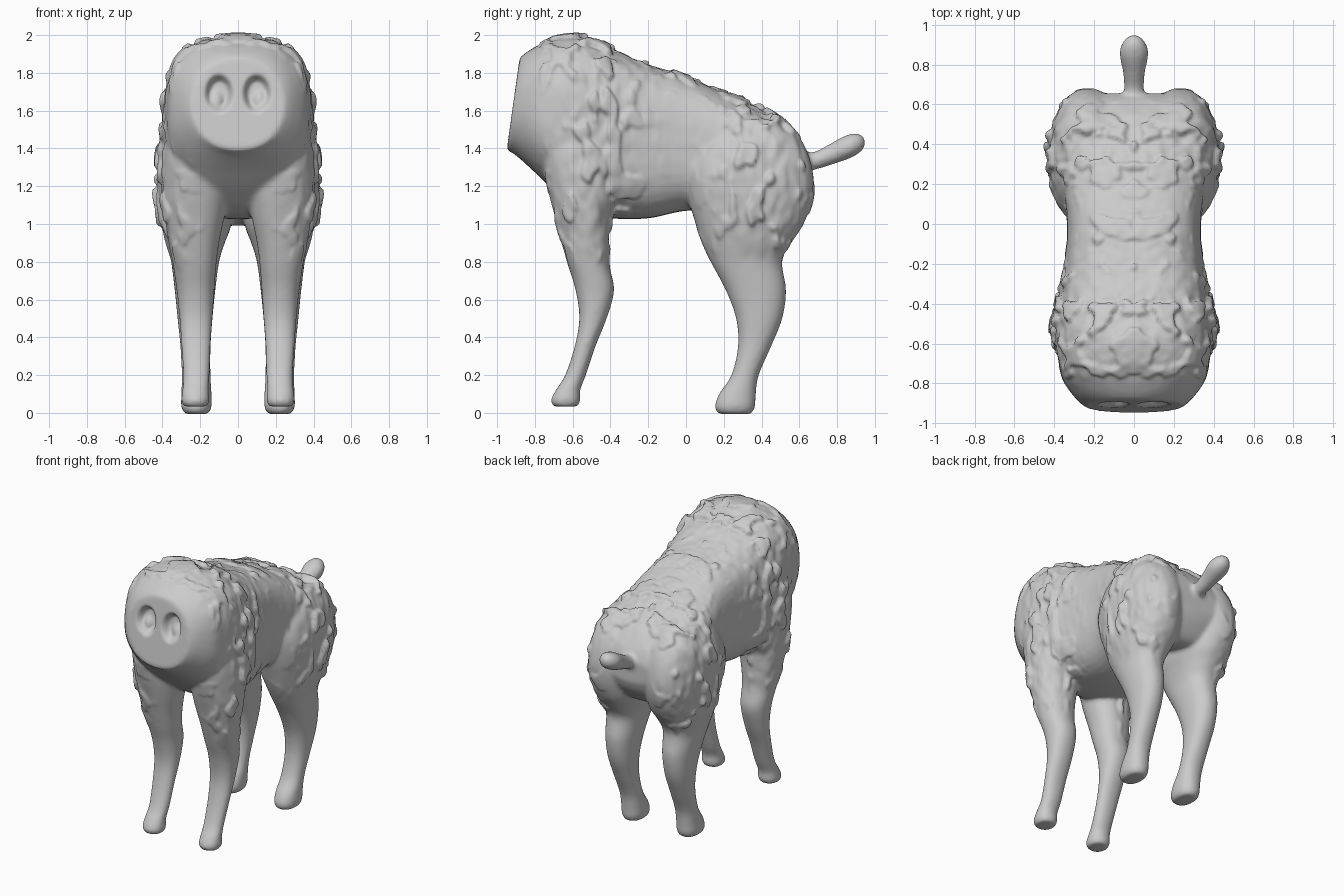
import bpy, math
from mathutils import Vector, noise

if "Cube" in bpy.data.objects:
    bpy.data.objects.remove(bpy.data.objects["Cube"])

SIDES = 40


def smooth_rows(rows, steps=5):
    """Catmull-Rom interpolation of the section tables."""
    out = []
    for i in range(len(rows) - 1):
        p = [rows[max(0, min(len(rows) - 1, i + k))] for k in (-1, 0, 1, 2)]
        for s in range(steps):
            t = s / steps
            out.append([0.5 * (2 * b + (c - a) * t + (2 * a - 5 * b + 4 * c - d) * t * t
                               + (3 * b - a - 3 * c + d) * t ** 3) for a, b, c, d in zip(*p)])
    return out + [list(rows[-1])]


def add_loft(rings):
    """rings: (centre, half axis u, half axis v, superellipse power)."""
    base = len(verts)
    for c, u, v, n in rings:
        for k in range(SIDES):
            a = 2 * math.pi * k / SIDES
            ca, sa = math.cos(a), math.sin(a)
            pu = math.copysign(abs(ca) ** (2 / n), ca)
            pv = math.copysign(abs(sa) ** (2 / n), sa)
            verts.append(Vector(c) + Vector(u) * pu + Vector(v) * pv)
    for r in range(len(rings) - 1):
        for k in range(SIDES):
            a, b = base + r * SIDES, (k + 1) % SIDES
            faces.append((a + k, a + b, a + SIDES + b, a + SIDES + k))
    last = base + (len(rings) - 1) * SIDES
    faces.append(tuple(range(base + SIDES - 1, base - 1, -1)))
    faces.append(tuple(range(last, last + SIDES)))


def add_leg(rows, side):
    rings = []
    for z, yf, yb, xi, xo in smooth_rows(rows):
        rings.append(((side * (xi + xo) / 2, (yf + yb) / 2, z),
                      ((xo - xi) / 2, 0, 0), (0, side * (yb - yf) / 2, 0), 2.2))
    add_loft(rings)


def step(x, a, b):
    t = max(0, min(1, (x - a) / (b - a)))
    return t * t * (3 - 2 * t)


verts, faces = [], []

# Torso and head: y, bottom, top, half width, tilt, power
torso = [(-.915, 1.39, 1.88, .245, .14, 2.1), (-.87, 1.365, 1.915, .295, .12, 2.3),
         (-.78, 1.28, 1.965, .36, .08, 2.5), (-.68, 1.16, 1.99, .385, 0, 2.7),
         (-.55, 1.06, 1.995, .4, 0, 2.8), (-.4, 1.03, 1.935, .385, 0, 2.9),
         (-.2, 1.03, 1.85, .35, 0, 3), (0, 1.07, 1.785, .335, 0, 3),
         (.2, 1.06, 1.70, .36, 0, 2.8), (.4, 1.0, 1.615, .38, 0, 2.6),
         (.53, 1.0, 1.53, .36, 0, 2.4), (.62, 1.1, 1.42, .29, 0, 2.2),
         (.655, 1.18, 1.34, .2, 0, 2)]
add_loft([((0, y, (b + t) / 2), (w, 0, 0), (0, k * (t - b) / 2, (t - b) / 2), n)
          for y, b, t, w, k, n in smooth_rows(torso)])

# Legs: z, front y, back y, inner x, outer x
front = [(1.6, -.68, -.35, .1, .37), (1.4, -.76, -.33, .06, .405), (1.2, -.735, -.35, .05, .41),
         (1.05, -.70, -.395, .07, .395), (.9, -.66, -.405, .1, .37), (.78, -.625, -.405, .115, .345),
         (.65, -.585, -.38, .125, .325), (.5, -.565, -.42, .135, .31), (.35, -.59, -.48, .145, .3),
         (.2, -.64, -.53, .15, .29), (.12, -.69, -.56, .155, .295), (.065, -.715, -.56, .15, .3),
         (.033, -.7, -.575, .165, .285)]
hind = [(1.56, .2, .5, .08, .33), (1.45, .08, .61, .04, .4), (1.3, 0, .67, .03, .43),
        (1.15, .01, .675, .03, .43), (1, .05, .625, .035, .41), (.9, .085, .56, .07, .385),
        (.8, .13, .51, .1, .355), (.65, .21, .53, .12, .335), (.5, .265, .51, .135, .32),
        (.35, .275, .45, .145, .305), (.2, .24, .385, .145, .298), (.1, .175, .37, .14, .3),
        (.03, .152, .365, .14, .3), (-.006, .175, .345, .16, .28)]
for side in (-1, 1):
    add_leg(front, side)
    add_leg(hind, side)

# Tail: y, z, half width, half height
tail = [(.58, 1.33, .055, .06), (.68, 1.335, .05, .045), (.76, 1.365, .055, .05),
        (.86, 1.41, .073, .058), (.92, 1.435, .05, .045), (.947, 1.445, .015, .015)]
add_loft([((0, y, z), (w, 0, 0), (0, -.3 * h, h), 2) for y, z, w, h in smooth_rows(tail)])

# Fuse all parts into one skin
raw = bpy.data.meshes.new("animal_raw")
raw.from_pydata([tuple(v) for v in verts], [], faces)
body = bpy.data.objects.new("animal_body", raw)
bpy.context.collection.objects.link(body)
rm = body.modifiers.new("fuse", 'REMESH')
rm.mode = 'VOXEL'
rm.voxel_size = .0125
sm = body.modifiers.new("soften", 'SMOOTH')
sm.factor, sm.iterations = .5, 8
bpy.context.view_layer.update()
mesh = bpy.data.meshes.new_from_object(body.evaluated_get(bpy.context.evaluated_depsgraph_get()))
body.modifiers.clear()
body.data = mesh

# Shaggy coat and nostrils
moves = []
for v in mesh.vertices:
    x, y, z = abs(v.co.x), v.co.y, v.co.z
    move = Vector((0, 0, 0))
    shoulder = math.exp(-((y + .47) / .22) ** 2)
    haunch = math.exp(-((y - .42) / .25) ** 2)
    ridge = .6 * step(z, 1.65, 1.8)
    mask = max(shoulder, haunch, ridge) * step(z, .7, 1.05) * step(y, -.86, -.7)
    mask *= max(step(x, .15, .28), step(z, 1.35, 1.6)) * (1 - step(y, .64, .7) * step(.12 - x, 0, .02))
    if mask > .01:
        clump = noise.noise(Vector((x * 9, y * 10, z * 6)) + Vector((3.1, 7.7, 1.3)))
        fine = noise.noise(Vector((x * 20, y * 22, z * 13)))
        h = .026 * step(clump + .3 * fine, .05, .28) + .010 * fine - .007
        move += v.normal * h * mask
    if y < -.84:
        r = math.hypot((x - .1) / .075, (z - 1.69) / .105)
        bulge = math.hypot((x - .115) / .05, (z - 1.65) / .07)
        depth = .055 * (1 - step(r, .55, 1.05)) - .025 * (1 - step(bulge, .2, 1))
        move += Vector((0, depth, 0))
    moves.append(move)
for v, m in zip(mesh.vertices, moves):
    v.co += m
mesh.polygons.foreach_set("use_smooth", [True] * len(mesh.polygons))
mesh.update()
